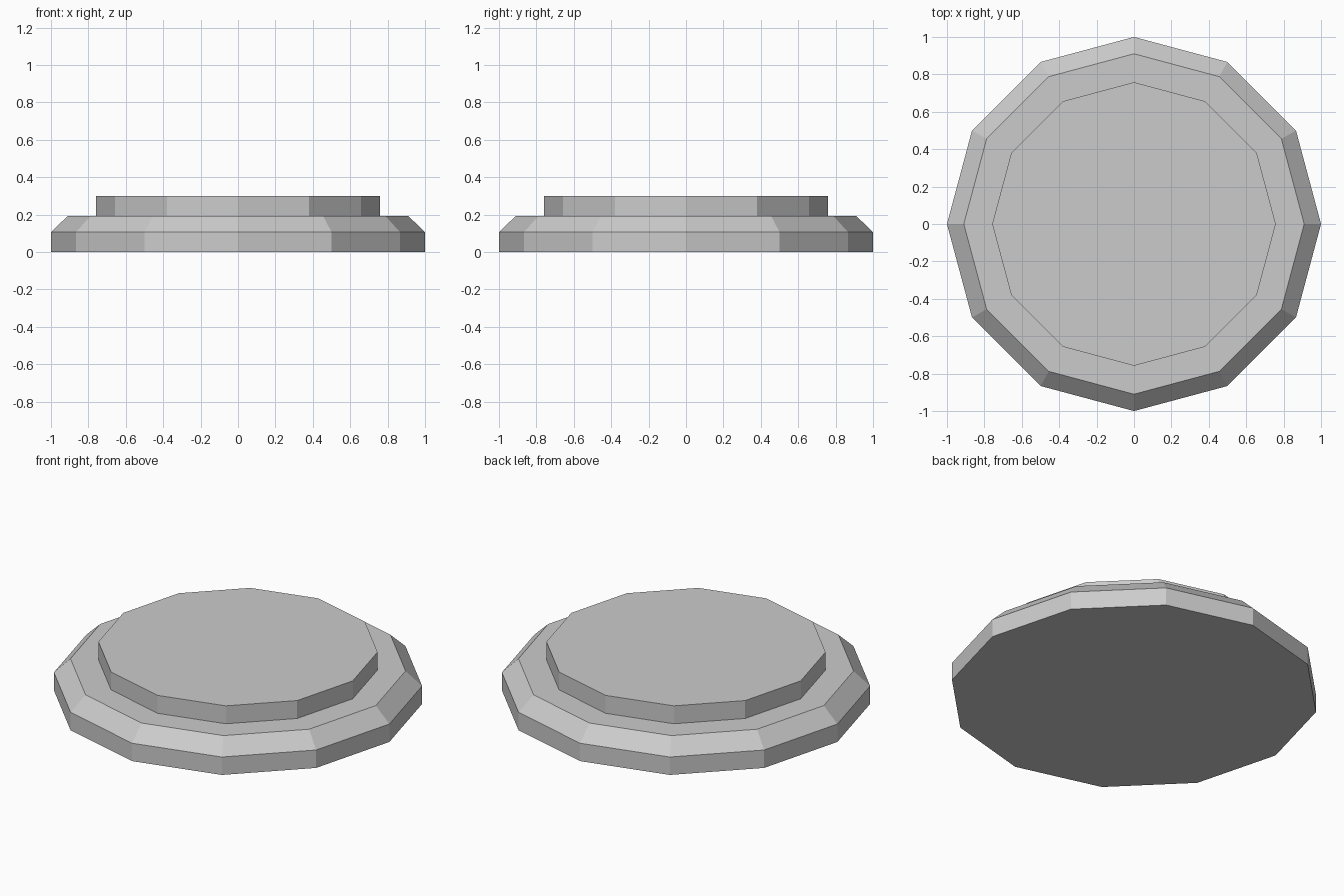
import bpy, bmesh
from math import cos, sin, tau

if "Cube" in bpy.data.objects:
    bpy.data.objects.remove(bpy.data.objects["Cube"])

SIDES = 12


def lathe(name, profile):
    """Closed flat-faced solid from (radius, height) rings, bottom to top."""
    bm = bmesh.new()
    rings = [[bm.verts.new((r * cos(tau * i / SIDES), r * sin(tau * i / SIDES), z))
              for i in range(SIDES)] for r, z in profile]
    for low, high in zip(rings, rings[1:]):
        for i in range(SIDES):
            j = (i + 1) % SIDES
            bm.faces.new((low[i], low[j], high[j], high[i]))
    bm.faces.new(rings[0][::-1])
    bm.faces.new(rings[-1])
    mesh = bpy.data.meshes.new(name)
    bm.to_mesh(mesh)
    bm.free()
    obj = bpy.data.objects.new(name, mesh)
    bpy.context.collection.objects.link(obj)
    return obj


# Stepped plinth: straight rim, chamfer, flat ledge, raised top disc
lathe("stepped_plinth", [(1.0, 0.0), (1.0, 0.107), (0.91, 0.193),
                         (0.758, 0.193), (0.758, 0.30)])
